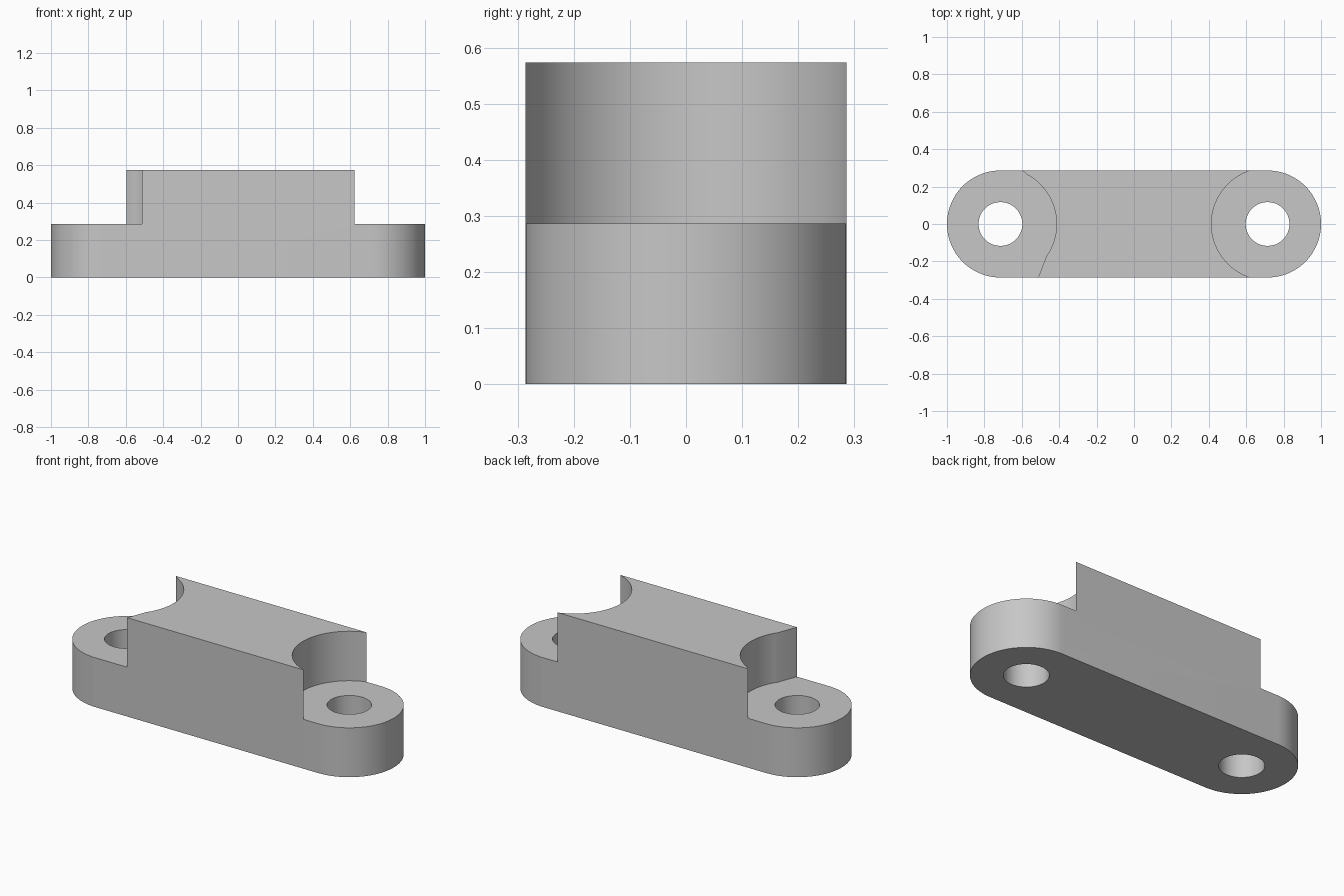
import bpy, bmesh
from math import cos, sin, pi, radians

if "Cube" in bpy.data.objects:
    bpy.data.objects.remove(bpy.data.objects["Cube"])

HALF_WIDTH = 0.286        # also the radius of the rounded ends
END_X = 1 - HALF_WIDTH    # centre of each rounded end and its hole
STEP_Z, TOP_Z = 0.286, 0.573
HOLE_R, RECESS_R = 0.117, 0.30

grey = bpy.data.materials.new("light grey")
grey.use_nodes = True
colour = (0.57, 0.57, 0.57, 1)
grey.diffuse_color = colour
grey.node_tree.nodes["Principled BSDF"].inputs["Base Color"].default_value = colour


def arc(cx, radius, start, end, steps):
    """Points on an arc centred on (cx, 0), angles in degrees."""
    angles = [radians(start + (end - start) * i / steps) for i in range(steps + 1)]
    return [(cx + radius * cos(a), radius * sin(a)) for a in angles]


def prism(name, outline, z0, z1):
    """Extrude a flat outline from z0 to z1."""
    bm = bmesh.new()
    base = bm.faces.new([bm.verts.new((x, y, z0)) for x, y in outline])
    top = bmesh.ops.extrude_face_region(bm, geom=[base])["geom"]
    bmesh.ops.translate(bm, vec=(0, 0, z1 - z0),
                        verts=[v for v in top if isinstance(v, bmesh.types.BMVert)])
    bmesh.ops.recalc_face_normals(bm, faces=bm.faces)
    mesh = bpy.data.meshes.new(name)
    bm.to_mesh(mesh)
    bm.free()
    mesh.materials.append(grey)
    obj = bpy.data.objects.new(name, mesh)
    bpy.context.collection.objects.link(obj)
    return obj


# Body with rounded ends
body = prism("stepped_mounting_block",
             arc(END_X, HALF_WIDTH, -90, 90, 48) + arc(-END_X, HALF_WIDTH, 90, 270, 48),
             0, TOP_Z)

# Recesses above the lugs: a round one on the left, one with a slanted front on the right
left_recess = ([(1.2, 0.32), (0.655, 0.32)] + arc(END_X, RECESS_R, 107, 252, 40)
               + [(0.65, -0.32), (1.2, -0.32)])
right_recess = ([(-1.2, -0.32), (-0.525, -0.32)] + arc(-END_X, RECESS_R, -35, 62, 32)
                + [(-0.636, 0.32), (-1.2, 0.32)])
cutters = [prism("left_recess_cutter", left_recess, STEP_Z, 1),
           prism("right_recess_cutter", right_recess, STEP_Z, 1)]

# Bolt holes
for side, x in (("left", END_X), ("right", -END_X)):
    cutters.append(prism(side + "_hole_cutter", arc(x, HOLE_R, 0, 352.5, 47), -0.1, 1))

for cutter in cutters:
    mod = body.modifiers.new(cutter.name, "BOOLEAN")
    mod.operation = "DIFFERENCE"
    mod.solver = "EXACT"
    mod.object = cutter

# Apply the cuts and smooth the curved walls
bpy.ops.object.select_all(action="DESELECT")
body.select_set(True)
bpy.context.view_layer.objects.active = body
for mod in list(body.modifiers):
    bpy.ops.object.modifier_apply(modifier=mod.name)
for cutter in cutters:
    bpy.data.objects.remove(cutter)
bpy.ops.object.shade_smooth_by_angle(angle=pi / 6)
